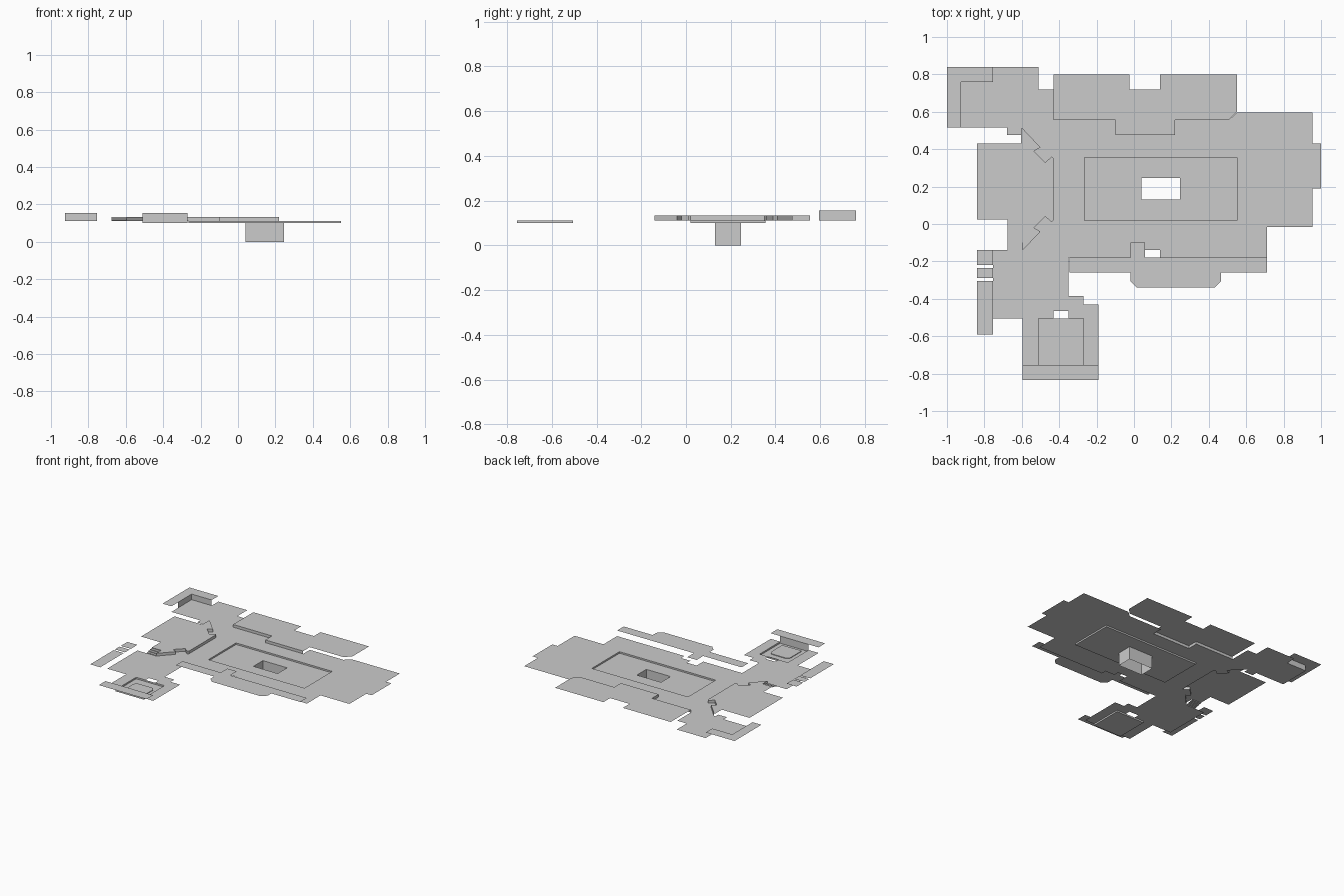
import bpy, bmesh, math
from mathutils import Vector

if "Cube" in bpy.data.objects:
    bpy.data.objects.remove(bpy.data.objects["Cube"])

# Level heights
SUNK, MAIN, UPPER, TOP = 0.10, 0.112, 0.133, 0.155


def finish(bm, name):
    mesh = bpy.data.meshes.new(name)
    bm.to_mesh(mesh)
    bm.free()
    obj = bpy.data.objects.new(name, mesh)
    bpy.context.collection.objects.link(obj)
    return obj


def sheet(name, z, *loops):
    """Flat floor: first loop is the outline, the others are holes."""
    bm = bmesh.new()
    edges = []
    for loop in loops:
        vs = [bm.verts.new((x, y, z)) for x, y in loop]
        edges += [bm.edges.new((a, b)) for a, b in zip(vs, vs[1:] + vs[:1])]
    bmesh.ops.triangle_fill(bm, edges=edges, use_beauty=True, normal=Vector((0, 0, 1)))
    bm.normal_update()
    for f in bm.faces:
        if f.normal.z < 0:
            f.normal_flip()
    return finish(bm, name)


def wall(name, path, z0, z1, closed=False):
    """Vertical ribbon along a path; it faces the left of the path."""
    bm = bmesh.new()
    lo = [bm.verts.new((x, y, z0)) for x, y in path]
    hi = [bm.verts.new((x, y, z1)) for x, y in path]
    n = len(path)
    for i in range(n if closed else n - 1):
        j = (i + 1) % n
        bm.faces.new((lo[j], lo[i], hi[i], hi[j]))
    return finish(bm, name)


def rect(x0, x1, y0, y1):
    return [(x0, y0), (x1, y0), (x1, y1), (x0, y1)]


def arc(cx, cy, r, a0, a1, n=4):
    return [(cx + r * math.cos(math.radians(a0 + (a1 - a0) * i / n)),
             cy + r * math.sin(math.radians(a0 + (a1 - a0) * i / n))) for i in range(n + 1)]


# Zigzag edge of the side room, mirrored about y = 0.185
half = [(-.595, .51), (-.50, .41), (-.535, .39), (-.475, .33), (-.44, .36), (-.43, .35)]
zigzag = half + [(x, .37 - y) for x, y in reversed(half)]

# Main floor
pool = rect(-.265, .55, .02, .355)
right_edge = [(.71, -.18), (.71, -.015), (.955, -.015), (.955, .19), (1, .19), (1, .43),
              (.955, .43), (.955, .595), (.55, .595), (.505, .555)]
terrace_edge = [(.22, .555), (.22, .475), (-.10, .475), (-.10, .555), (-.43, .555)]
nook = [(-.43, .72), (-.51, .72), (-.51, .84), (-.755, .84), (-.755, .76), (-.925, .76),
        (-.925, .515), (-.68, .515), (-.68, .475), (-.605, .475), (-.605, .51)]
front_room = [(-.755, -.14), (-.755, -.505), (-.595, -.505), (-.595, -.755), (-.51, -.755),
              (-.51, -.505), (-.43, -.505), (-.43, -.465), (-.35, -.465), (-.35, -.505),
              (-.27, -.505), (-.27, -.755), (-.19, -.755), (-.19, -.43), (-.27, -.43),
              (-.27, -.385), (-.35, -.385), (-.35, -.18)]
notch = [(-.02, -.18), (-.02, -.10), (.06, -.10), (.06, -.14), (.14, -.14), (.14, -.18)]
sheet("main_floor", MAIN, right_edge + terrace_edge + nook + zigzag + front_room + notch, pool)

# Sunken central floor with its step and open shaft
shaft = rect(.04, .245, .13, .245)
sheet("sunken_floor", SUNK, pool, shaft)
wall("sunken_step", pool, SUNK, MAIN, True)
wall("shaft_walls", shaft, 0, SUNK, True)

# Raised terrace at the back
sheet("back_terrace", UPPER, terrace_edge + [(-.43, .80), (-.025, .80), (-.025, .72), (.14, .72),
                                             (.14, .80), (.55, .80), (.55, .60), (.505, .555)])
wall("back_terrace_step", terrace_edge[1:], MAIN, UPPER)

# Raised side room
sheet("side_room_floor", UPPER, zigzag + [(-.595, -.06), (-.675, -.06), (-.675, .025),
                                          (-.84, .025), (-.84, .43), (-.605, .43), (-.605, .51)])
wall("side_room_step", zigzag, MAIN, UPPER)

# Small stairs up to the side room
steps = 4
rise, run = (UPPER - MAIN) / steps, .08 / steps
for i in range(steps):
    y, z = -.14 + i * run, MAIN + i * rise
    wall(f"stair_riser_{i}", [(-.595, y), (-.675, y)], z, z + rise)
    sheet(f"stair_tread_{i}", z + rise, rect(-.675, -.595, y, y + run))

# Floating front gallery
sheet("front_gallery", TOP, [(-.345, -.18), (-.345, -.26), (-.02, -.26), (-.02, -.305), (.015, -.34),
                             (.43, -.34), (.465, -.305), (.465, -.26), (.71, -.26), (.71, -.18),
                             (.06, -.18), (.06, -.10), (-.02, -.10), (-.02, -.18)])

# Back corner ledge with retaining wall
sheet("corner_ledge", TOP, [(-1, .515), (-.925, .515), (-.925, .76), (-.755, .76),
                            (-.755, .84), (-1, .84)])
wall("corner_ledge_wall", [(-.755, .76), (-.925, .76), (-.925, .595)], MAIN, TOP)

# Front alcove: sunken square, low rounded dais, ledge with wall
alcove = rect(-.51, -.27, -.755, -.505)
sheet("alcove_floor", SUNK, alcove)
wall("alcove_step", [(-.27, -.755), (-.27, -.505), (-.51, -.505), (-.51, -.755)], SUNK, MAIN)
dais = ([(-.47, -.73), (-.305, -.73)] + arc(-.335, -.60, .03, 0, 90)
        + arc(-.44, -.60, .03, 90, 180))
sheet("alcove_dais", .105, dais)
wall("alcove_dais_edge", dais[::-1], SUNK, .105, True)
sheet("alcove_ledge", TOP, rect(-.595, -.19, -.835, -.755))
wall("alcove_ledge_wall", [(-.51, -.755), (-.27, -.755)], SUNK, TOP)

# Detached high ledges on the left
for i, (y0, y1) in enumerate([(-.22, -.14), (-.29, -.235), (-.59, -.305)]):
    sheet(f"left_ledge_{i}", TOP, rect(-.84, -.755, y0, y1))
